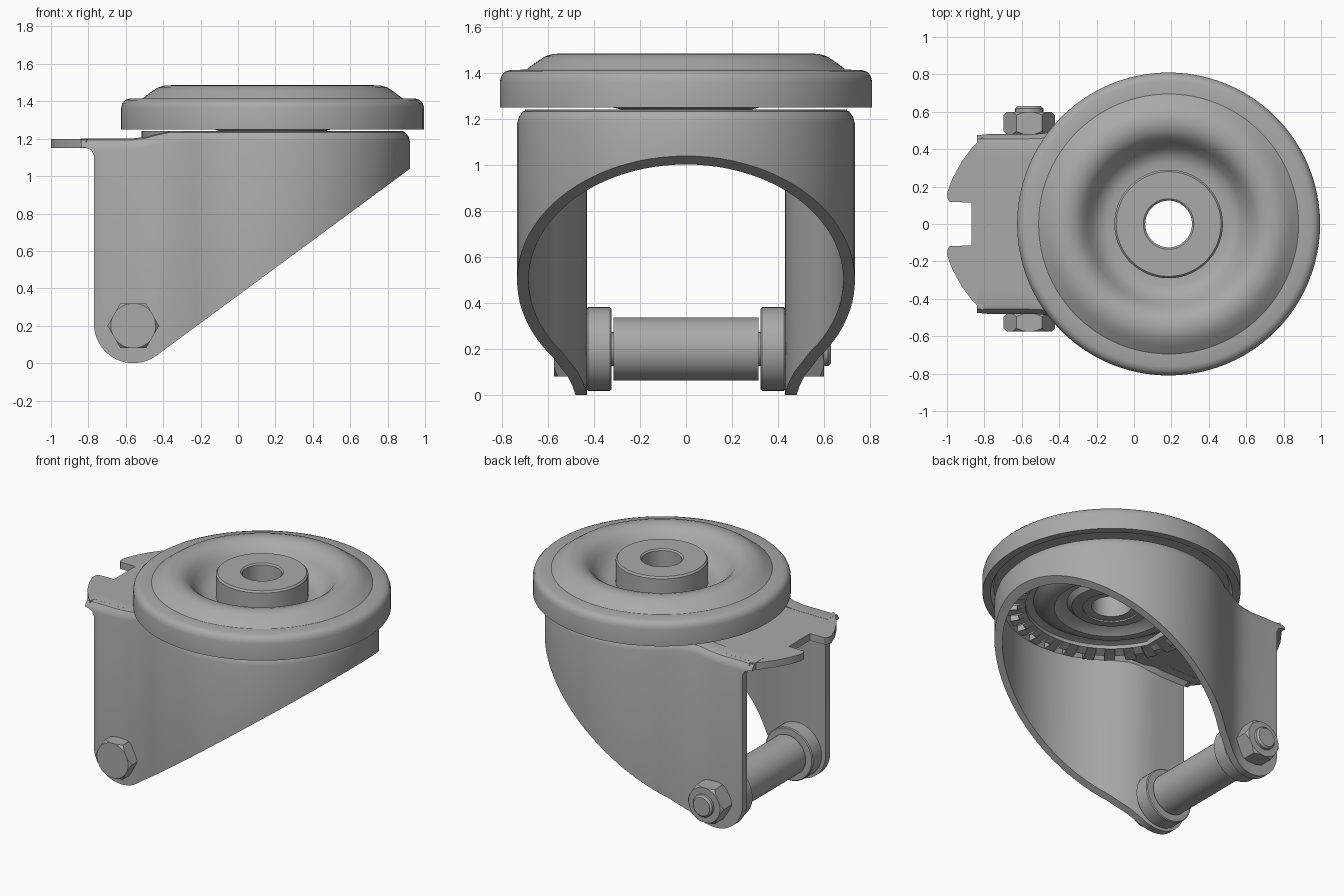
import bpy, bmesh, math
from mathutils import Matrix, Vector

if "Cube" in bpy.data.objects:
    bpy.data.objects.remove(bpy.data.objects["Cube"], do_unlink=True)

steel = bpy.data.materials.new("grey steel")
steel.use_nodes = True
steel.diffuse_color = (0.4, 0.4, 0.4, 1)
steel.node_tree.nodes["Principled BSDF"].inputs["Base Color"].default_value = (0.4, 0.4, 0.4, 1)

CX = 0.185                      # swivel axis
BX, BZ = -0.56, 0.2             # wheel bolt axis
WALL = 0.05
SWIVEL = Matrix.Translation((CX, 0, 0))
BOLT = Matrix.Translation((BX, 0, BZ)) @ Matrix.Rotation(math.radians(-90), 4, 'X')


def finish(name, bm, matrix=None, angle=35):
    if matrix:
        bm.transform(matrix)
    bmesh.ops.recalc_face_normals(bm, faces=bm.faces)
    mesh = bpy.data.meshes.new(name)
    bm.to_mesh(mesh)
    bm.free()
    mesh.materials.append(steel)
    ob = bpy.data.objects.new(name, mesh)
    bpy.context.collection.objects.link(ob)
    smooth(ob, angle)
    return ob


def smooth(ob, angle=35):
    bpy.ops.object.select_all(action='DESELECT')
    ob.select_set(True)
    bpy.context.view_layer.objects.active = ob
    bpy.ops.object.shade_smooth_by_angle(angle=math.radians(angle))


def grid(rings, closed):
    """Skin a list of closed sections; cap the ends when the run is open."""
    bm = bmesh.new()
    rows = [[bm.verts.new(p) for p in ring] for ring in rings]
    n, m = len(rows), len(rows[0])
    for i in range(n if closed else n - 1):
        a, b = rows[i], rows[(i + 1) % n]
        for j in range(m):
            k = (j + 1) % m
            bm.faces.new((a[j], a[k], b[k], b[j]))
    if not closed:
        bm.faces.new(rows[0])
        bm.faces.new(rows[-1])
    return bm


def lathe(name, profile, matrix, steps=96):
    """Turn a closed (radius, height) section into a ring."""
    rings = []
    for i in range(steps):
        a = math.tau * i / steps
        rings.append([(r * math.cos(a), r * math.sin(a), z) for r, z in profile])
    return finish(name, grid(rings, True), matrix)


def cylinder(name, r, z0, z1, matrix, sides=48, bevel=0.0):
    rings = [(r - bevel, z0), (r, z0 + bevel), (r, z1 - bevel), (r - bevel, z1)] if bevel else [(r, z0), (r, z1)]
    loops = [[(q * math.cos(math.tau * i / sides), q * math.sin(math.tau * i / sides), z)
              for i in range(sides)] for q, z in rings]
    return finish(name, grid(loops, False), matrix)


def prism(name, outline, lift):
    """Extrude a flat outline of 3D points by a vector."""
    lift = Vector(lift)
    return finish(name, grid([outline, [Vector(p) + lift for p in outline]], False))


def intersect(ob, cutter):
    cutter.hide_render = True
    mod = ob.modifiers.new("trim", 'BOOLEAN')
    mod.operation, mod.solver, mod.object = 'INTERSECT', 'EXACT', cutter
    bpy.context.view_layer.objects.active = ob
    bpy.ops.object.modifier_apply(modifier=mod.name)
    bpy.data.objects.remove(cutter, do_unlink=True)
    smooth(ob)


# Fork: bent sheet swept round a U-shaped plan, then trimmed to the side outline
half = [(-0.9, 0.48), (-0.72, 0.48), (-0.58, 0.48), (-0.5, 0.483), (-0.44, 0.493), (-0.38, 0.515), (-0.32, 0.55)]
R = 0.735
arc = [(CX + R * math.cos(a), R * math.sin(a))
       for a in (math.radians(128 - 4 * i) for i in range(65))]
path = half + arc + [(x, -y) for x, y in reversed(half)]
sections = []
for i, (x, y) in enumerate(path):
    a, b = path[max(i - 1, 0)], path[min(i + 1, len(path) - 1)]
    t = Vector((b[0] - a[0], b[1] - a[1])).normalized()
    inward = Vector((t.y, -t.x))
    rise = min(max((x + 0.56) / 0.2, 0), 1)
    top = 1.2 + 0.042 * rise * rise * (3 - 2 * rise)
    outer = [(0, -0.1), (0, top - 0.06), (0.008, top - 0.03), (0.025, top - 0.008), (0.055, top), (0.13, top)]
    inner = [(0.13, top - WALL), (0.075, top - WALL - 0.005), (WALL, top - 0.085), (WALL, -0.1)]
    sections.append([(x + inward.x * d, y + inward.y * d, z) for d, z in outer + inner])
fork = finish("fork", grid(sections, False))

side = [(-0.77, 1.11), (-0.785, 1.14), (-0.82, 1.153), (-0.84, 1.155), (-0.84, 1.4), (1.1, 1.4), (1.1, 1.173), (0.92, 1.04)]
for i in range(25):
    a = math.radians(-53.5 - 126.5 * i / 24)
    side.append((BX + 0.21 * math.cos(a), 0.21 + 0.21 * math.sin(a)))
intersect(fork, prism("fork_trim", [(x, -1, z) for x, z in side], (0, 2, 0)))

# Rear tab with a notch, flush with the fork shoulders
edge = [(-0.3, 0.43), (-0.8, 0.43), (-0.81, 0.465), (-0.86, 0.415), (-0.92, 0.335), (-0.97, 0.245),
        (-1.0, 0.165), (-0.995, 0.13), (-0.985, 0.118), (-0.87, 0.115)]
tab = edge + [(x, -y) for x, y in reversed(edge)]
prism("rear_tab", [(x, y, 1.151) for x, y in tab], (0, 0, 0.048))

# Swivel cover with rolled rim and deep central dish
lathe("swivel_cover", [
    (0.81, 1.25), (0.81, 1.365), (0.803, 1.39), (0.787, 1.407), (0.765, 1.414), (0.695, 1.416),
    (0.65, 1.45), (0.615, 1.473), (0.58, 1.484), (0.54, 1.486), (0.50, 1.475), (0.465, 1.45),
    (0.435, 1.41), (0.405, 1.365), (0.37, 1.335), (0.33, 1.32), (0.27, 1.32),
    (0.27, 1.24), (0.5, 1.29), (0.74, 1.29), (0.76, 1.25)], SWIVEL)

# Bearing race under the cover
lathe("bearing_race", [
    (0.70, 1.242), (0.70, 1.195), (0.61, 1.19), (0.57, 1.165), (0.53, 1.185), (0.49, 1.19),
    (0.45, 1.165), (0.41, 1.14), (0.36, 1.14), (0.32, 1.17), (0.28, 1.18), (0.25, 1.15),
    (0.18, 1.14), (0.18, 1.242)], SWIVEL)

# Toothed locking ring
TEETH = 30
rings = []
for i in range(TEETH):
    for part, r in ((0, 0.655), (0.5, 0.655), (0.52, 0.595), (0.98, 0.595)):
        a = math.tau * (i + part) / TEETH
        c, s = math.cos(a), math.sin(a)
        rings.append([(q * c, q * s, z) for q, z in ((r, 1.135), (r, 1.175), (0.54, 1.2), (0.54, 1.155))])
finish("locking_ring", grid(rings, True), SWIVEL)

# Hub with bore
lathe("hub", [(0.29, 1.2), (0.29, 1.475), (0.28, 1.487), (0.135, 1.487), (0.125, 1.478),
              (0.125, 1.15), (0.2, 1.15), (0.2, 1.2)], SWIVEL)

# Axle tube, collars and bolt
cylinder("axle_tube", 0.137, -0.315, 0.315, BOLT)
cylinder("bolt_shank", 0.075, -0.5, 0.63, BOLT, bevel=0.012)
for label, s in (("front", -1), ("back", 1)):
    lo, hi = sorted((s * 0.325, s * 0.432))
    cylinder(label + "_collar", 0.182, lo, hi, BOLT, bevel=0.006)

for label, lo, hi in (("bolt_head", -0.575, -0.478), ("bolt_nut", 0.478, 0.6)):
    hexagon = cylinder(label, 0.138, lo, hi, BOLT, sides=6)
    intersect(hexagon, cylinder(label + "_trim", 0.142, lo, hi, BOLT, bevel=0.022))
